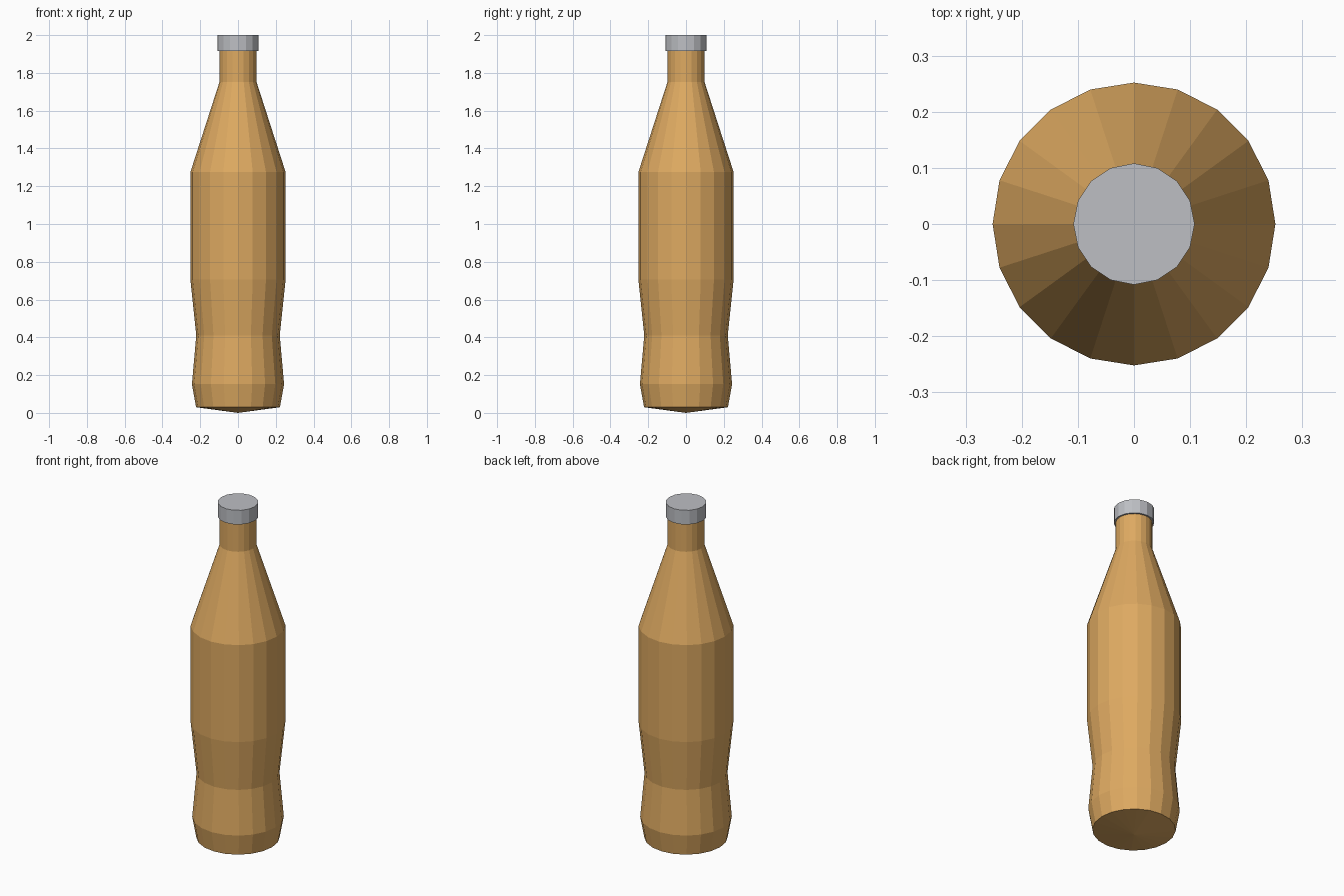
import bpy
import math

if "Cube" in bpy.data.objects:
    bpy.data.objects.remove(bpy.data.objects["Cube"])


def material(name, color):
    m = bpy.data.materials.new(name)
    m.diffuse_color = (*color, 1.0)
    m.use_nodes = True
    m.node_tree.nodes["Principled BSDF"].inputs["Base Color"].default_value = m.diffuse_color
    return m


def lathe(name, profile, sides, mat):
    """Revolve (radius, z) points around z; a radius of 0 makes a pole."""
    verts, rings, faces = [], [], []
    for r, z in profile:
        start = len(verts)
        count = sides if r > 0 else 1
        for i in range(count):
            a = 2 * math.pi * i / sides
            verts.append((r * math.cos(a), r * math.sin(a), z))
        rings.append([start + i % count for i in range(sides)])
    for low, high in zip(rings, rings[1:]):
        for i in range(sides):
            j = (i + 1) % sides
            loop = [low[i], low[j], high[j], high[i]]
            faces.append(list(dict.fromkeys(loop)))
    mesh = bpy.data.meshes.new(name)
    mesh.from_pydata(verts, [], faces)
    mesh.materials.append(mat)
    mesh.update()
    obj = bpy.data.objects.new(name, mesh)
    bpy.context.collection.objects.link(obj)
    return obj


amber = material("amber_glass", (0.73, 0.40, 0.12))
grey = material("cap_grey", (0.51, 0.52, 0.55))

# Bottle body: shallow pointed base, waisted grip, cylinder, shoulder, neck
lathe("bottle_body", [
    (0, 0.0), (0.222, 0.03), (0.244, 0.152), (0.221, 0.41), (0.252, 0.705),
    (0.252, 1.275), (0.098, 1.752), (0.098, 1.95),
], 20, amber)

# Flat cap, slightly wider than the neck
lathe("bottle_cap", [
    (0, 1.917), (0.108, 1.917), (0.108, 2.0), (0, 2.0),
], 16, grey)
